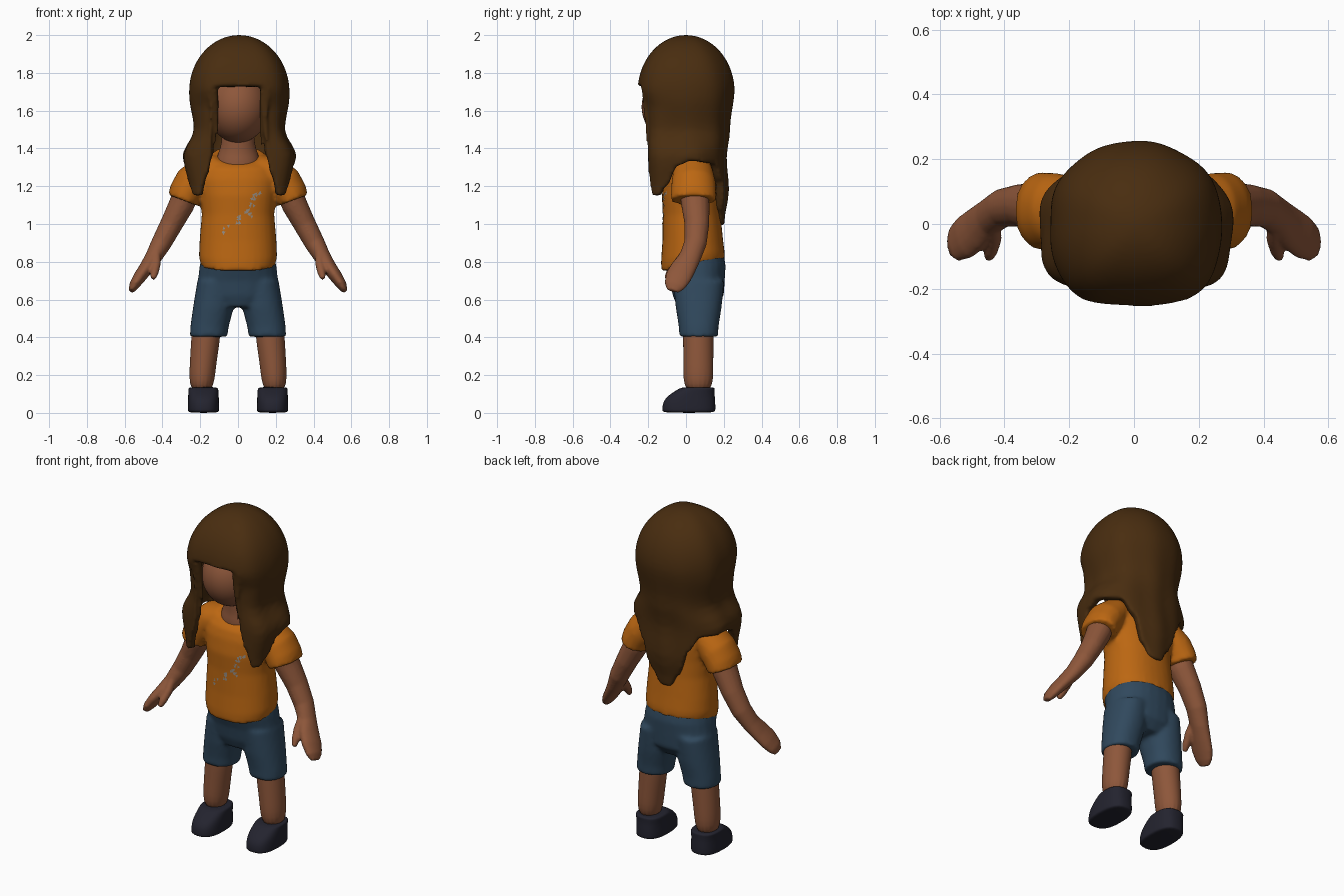
import bpy, bmesh, math, random
from mathutils import Vector
from mathutils.bvhtree import BVHTree

cube = bpy.data.objects.get("Cube")
if cube:
    bpy.data.objects.remove(cube)


def material(name, rgb):
    m = bpy.data.materials.new(name)
    m.use_nodes = True
    m.diffuse_color = (*rgb, 1)
    m.node_tree.nodes["Principled BSDF"].inputs["Base Color"].default_value = (*rgb, 1)
    return m


SKIN = material("skin", (0.27, 0.095, 0.043))
HAIR = material("brown_hair", (0.066, 0.026, 0.005))
SHIRT = material("orange_cloth", (0.50, 0.135, 0.006))
SHORTS = material("blue_denim", (0.030, 0.066, 0.110))
SHOE = material("dark_leather", (0.017, 0.017, 0.028))
PRINT = material("grey_print", (0.30, 0.26, 0.22))


def finish(name, bm, mat):
    me = bpy.data.meshes.new(name)
    bm.to_mesh(me)
    bm.free()
    me.materials.append(mat)
    for p in me.polygons:
        p.use_smooth = True
    ob = bpy.data.objects.new(name, me)
    bpy.context.scene.collection.objects.link(ob)
    return ob


def tube(bm, rows, side=1, power=2, sides=16):
    """Loft oval rings; each row is x, y, z, half width, half depth and optional tilt."""
    pts = [Vector((r[0] * side, r[1], r[2])) for r in rows]
    rings = []
    for i, r in enumerate(rows):
        t = (pts[min(i + 1, len(pts) - 1)] - pts[max(i - 1, 0)]).normalized()
        if len(r) > 5 or power > 2:
            t = Vector((0, 0, 1))
        v = Vector((0, 1, 0))
        v = (v - t * v.dot(t)).normalized()
        u = v.cross(t)
        tilt = r[5] if len(r) > 5 else 0
        ring = []
        for k in range(sides):
            a = math.tau * k / sides
            c, s = math.cos(a), math.sin(a)
            c = math.copysign(abs(c) ** (2 / power), c)
            s = math.copysign(abs(s) ** (2 / power), s)
            p = pts[i] + u * c * r[3] + v * s * r[4]
            p.z += tilt * s * r[4]
            ring.append(bm.verts.new(p))
        rings.append(ring)
    for a, b in zip(rings, rings[1:]):
        for k in range(sides):
            n = (k + 1) % sides
            bm.faces.new((a[k], a[n], b[n], b[k]))
    bm.faces.new(rings[0])
    bm.faces.new(rings[-1])
    bmesh.ops.recalc_face_normals(bm, faces=bm.faces)


def subdivide(ob):
    ob.modifiers.new("round", 'SUBSURF').levels = 2
    ob.modifiers["round"].render_levels = 2


def fuse(ob, size=0.012, smooth=5):
    m = ob.modifiers.new("fuse", 'REMESH')
    m.mode = 'VOXEL'
    m.voxel_size = size
    m.use_smooth_shade = True
    s = ob.modifiers.new("soften", 'SMOOTH')
    s.factor = 0.5
    s.iterations = smooth


# Head and neck
bm = bmesh.new()
bmesh.ops.create_uvsphere(bm, u_segments=40, v_segments=24, radius=1)
for v in bm.verts:
    v.co = Vector((v.co.x * 0.165, v.co.y * 0.195 - 0.04, v.co.z * 0.19 + 1.62))
finish("head", bm, SKIN)

bm = bmesh.new()
tube(bm, [(0, .03, 1.2, .13, .09), (0, .03, 1.32, .122, .105), (0, .03, 1.37, .11, .095),
          (0, .02, 1.42, .088, .085), (0, .01, 1.54, .085, .08)])
subdivide(finish("neck", bm, SKIN))

# Arms, legs and shoes on both sides
for side, label in ((1, "left"), (-1, "right")):
    bm = bmesh.new()
    tube(bm, [(.26, .04, 1.2, .07, .08), (.30, .05, 1.1, .068, .075),
              (.352, .058, 1.0, .06, .066), (.405, .05, .9, .054, .06),
              (.45, .02, .82, .044, .058), (.487, -.015, .765, .038, .068),
              (.52, -.04, .72, .034, .07), (.55, -.06, .675, .027, .058),
              (.565, -.07, .645, .014, .034)], side)
    tube(bm, [(.43, .0, .85, .02, .025), (.432, -.045, .79, .024, .025),
              (.443, -.085, .74, .022, .022), (.45, -.105, .71, .014, .014)], side)
    fuse(finish(label + "_arm", bm, SKIN), 0.008, 4)

    bm = bmesh.new()
    tube(bm, [(.165, .065, .5, .078, .082), (.17, .065, .4, .078, .082),
              (.187, .065, .25, .071, .081), (.196, .065, .1, .066, .081)], side)
    subdivide(finish(label + "_leg", bm, SKIN))

    bm = bmesh.new()
    tube(bm, [(.183, .015, .0, .08, .138), (.183, .015, .012, .084, .142),
              (.183, .016, .06, .083, .14), (.183, .03, .095, .081, .122),
              (.183, .055, .125, .08, .098), (.186, .066, .138, .076, .086)], side, 2.6, 24)
    subdivide(finish(label + "_shoe", bm, SHOE))

# Shorts
bm = bmesh.new()
tube(bm, [(0, .055, .56, .13, .1), (0, .065, .62, .2, .135), (0, .06, .7, .213, .145),
          (0, .048, .78, .203, .162), (0, .045, .84, .19, .155)], 1, 2.2, 24)
for side in (1, -1):
    tube(bm, [(.115, .067, .7, .1, .135), (.13, .067, .56, .108, .122),
              (.15, .067, .46, .102, .106), (.156, .067, .403, .099, .102)], side, 2.2, 24)
fuse(finish("shorts", bm, SHORTS))

# Shirt
bm = bmesh.new()
tube(bm, [(0, .037, .782, .197, .168, .2), (0, .036, .83, .207, .168, .15),
          (0, .035, .92, .203, .16, .05), (0, .03, 1.05, .192, .153, 0),
          (0, .025, 1.15, .2, .153, 0), (0, .03, 1.24, .215, .145, 0),
          (0, .033, 1.31, .2, .13, .15), (0, .033, 1.365, .135, .108, .5)], 1, 2.2, 32)
for side in (1, -1):
    tube(bm, [(.1, .035, 1.31, .06, .085), (.18, .037, 1.28, .085, .105),
              (.24, .04, 1.22, .098, .117), (.275, .04, 1.165, .092, .12),
              (.29, .04, 1.125, .086, .12)], side, 2, 24)
shirt = finish("shirt", bm, SHIRT)
fuse(shirt)

# Worn flecks of print across the chest
random.seed(4)
bpy.context.view_layer.update()
surface = BVHTree.FromObject(shirt, bpy.context.evaluated_depsgraph_get())
bm = bmesh.new()
for cx, cz, count in ((-.065, .975, 5), (-.005, 1.025, 8), (.055, 1.055, 9),
                      (.08, 1.11, 7), (.1, 1.17, 7)):
    for n in range(count):
        x, z = cx + random.uniform(-.018, .018), cz + random.uniform(-.025, .025)
        turn = random.uniform(0, math.tau)
        corners = []
        for k in range(3):
            a = turn - math.tau * k / 3
            hit = surface.ray_cast(Vector((x + .009 * math.cos(a), -1, z + .011 * math.sin(a))),
                                   Vector((0, 1, 0)))[0]
            corners.append(bm.verts.new(hit - Vector((0, .003, 0))))
        face = bm.faces.new(corners)
        face.normal_update()
        if face.normal.y > 0:
            face.normal_flip()
finish("shirt_print", bm, PRINT)


# Hair: a thick shell whose hem height follows the direction around the head
def curve(table, x):
    if x <= table[0][0]:
        return table[0][1]
    for (x0, y0), (x1, y1) in zip(table, table[1:]):
        if x <= x1:
            t = (x - x0) / (x1 - x0)
            return y0 + (y1 - y0) * t * t * (3 - 2 * t)
    return table[-1][1]


HEM = [(28, 1.73), (34, 1.71), (36, 1.36), (41, 1.26), (50, 1.15), (58, 1.15), (68, 1.2),
       (82, 1.31), (95, 1.335), (125, 1.32), (142, 1.23), (155, 1.07), (168, 1.0), (180, .99)]
WIDTH = [(1.0, .22), (1.15, .265), (1.36, .3), (1.5, .24), (1.68, .265)]
FRONT = [(1.15, .205), (1.5, .207), (1.6, .215), (1.72, .255)]
BACK = [(1.0, .2), (1.18, .225), (1.35, .213), (1.5, .232), (1.72, .258)]


def hair_point(angle, t):
    off = min(angle, 360 - angle)
    a = math.radians(angle)
    z = 2 - (2 - curve(HEM, off)) * t * t
    s, c = math.sin(a), math.cos(a)
    dome = math.sqrt(max(0, 1 - (max(0, z - 1.7) / 0.3) ** 2))
    w = curve(WIDTH, z)
    d = curve(FRONT if c > 0 else BACK, z)
    n = 2.5 + 0.5 * c + max(0, c) * curve([(1.4, 2), (1.7, 0)], z)
    r = dome * (abs(s / w) ** n + abs(c / d) ** n) ** (-1 / n)
    r *= 1 + 0.012 * math.sin(9 * a + z * 4) * curve([(1.3, 1), (1.9, .3)], z)
    return Vector((r * s + 0.006, -r * c, z))


bm = bmesh.new()
ROWS, COLS = 30, 180
grid = [[bm.verts.new(hair_point(i * 360 / COLS, j / ROWS)) for j in range(ROWS + 1)]
        for i in range(COLS)]
for i in range(COLS):
    a, b = grid[i], grid[(i + 1) % COLS]
    for j in range(ROWS):
        bm.faces.new((a[j], a[j + 1], b[j + 1], b[j]))
bmesh.ops.remove_doubles(bm, verts=[col[0] for col in grid], dist=0.0001)
hair = finish("hair", bm, HAIR)
shell = hair.modifiers.new("thickness", 'SOLIDIFY')
shell.thickness = 0.045
shell.offset = -1
fuse(hair, 0.011, 3)
